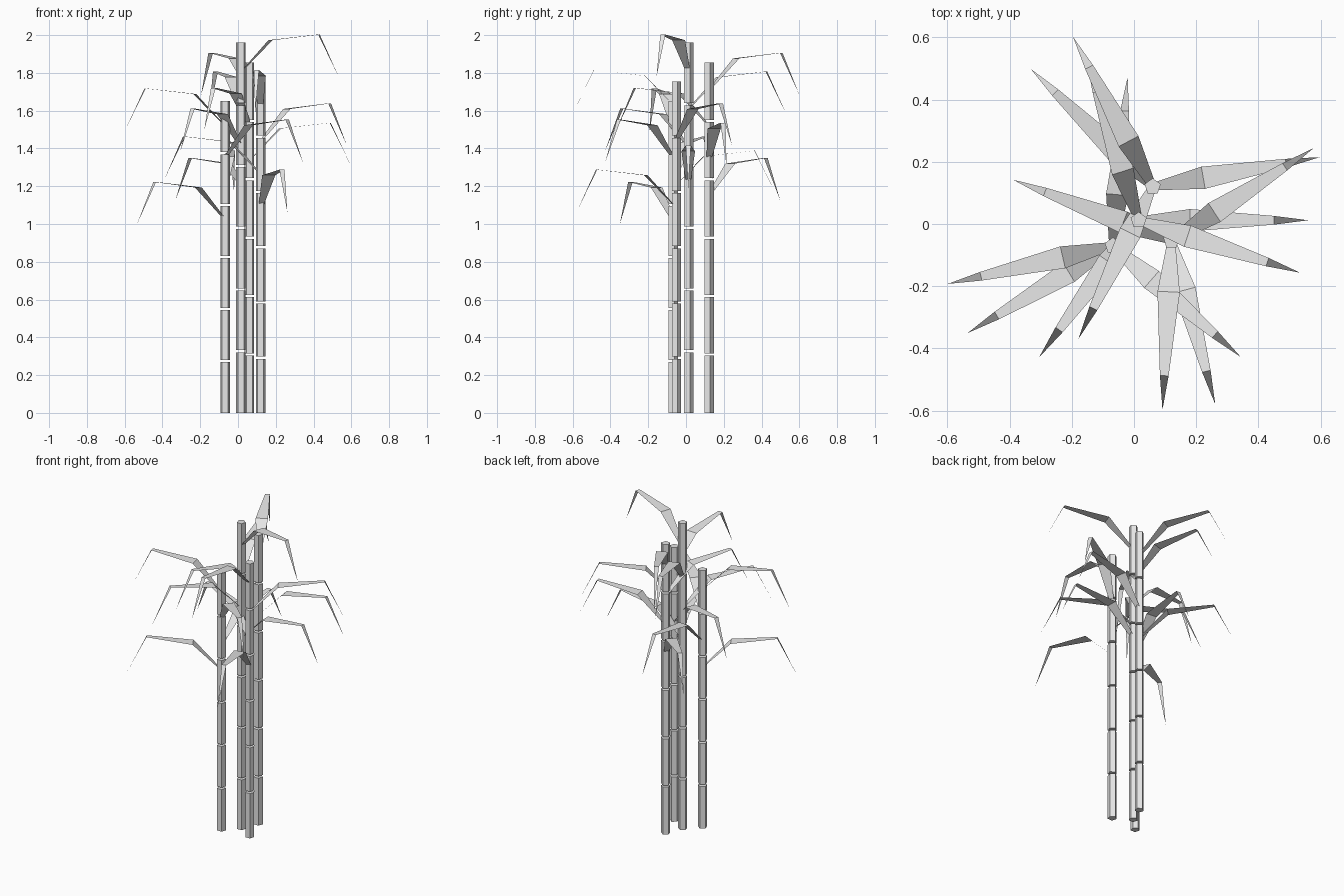
import bpy, bmesh
from math import radians, cos, sin, pi
from mathutils import Matrix, Vector

if "Cube" in bpy.data.objects:
    bpy.data.objects.remove(bpy.data.objects["Cube"], do_unlink=True)

pale_grey = bpy.data.materials.new("pale_grey")
pale_grey.use_nodes = True
pale_grey.diffuse_color = (0.8, 0.8, 0.8, 1)
pale_grey.node_tree.nodes["Principled BSDF"].inputs["Base Color"].default_value = (0.8, 0.8, 0.8, 1)

SEGMENTS = 6
GAP = 0.012
RADIUS = 0.027
# Leaf outline: reach from the stalk, height over the root, half width
LEAF = [(0.0, 0.0, 0.012), (0.165, 0.17, 0.036), (0.435, 0.2, 0.014), (0.545, -0.025, 0.0)]


def finish(bm, name):
    mesh = bpy.data.meshes.new(name)
    bm.to_mesh(mesh)
    bm.free()
    mesh.materials.append(pale_grey)
    obj = bpy.data.objects.new(name, mesh)
    bpy.context.collection.objects.link(obj)
    return obj


def stalk(name, x, y, height):
    """Five-sided segments with a narrow gap at every joint."""
    bm = bmesh.new()
    step = height / SEGMENTS
    for i in range(SEGMENTS):
        low = i * step + (GAP / 2 if i else 0)
        high = (i + 1) * step - (GAP / 2 if i < SEGMENTS - 1 else 0)
        rings = [[bm.verts.new((x + RADIUS * cos(pi / 2 + k * 2 * pi / 5),
                                y + RADIUS * sin(pi / 2 + k * 2 * pi / 5), z))
                  for k in range(5)] for z in (low, high)]
        bm.faces.new(rings[0][::-1])
        bm.faces.new(rings[1])
        for k in range(5):
            n = (k + 1) % 5
            bm.faces.new((rings[0][k], rings[0][n], rings[1][n], rings[1][k]))
    finish(bm, name)


def leaf(name, root, angle):
    """Flat bent blade that rises, levels out and droops to a point."""
    bm = bmesh.new()
    place = Matrix.Translation(root) @ Matrix.Rotation(angle, 4, "Z")
    rows = []
    for reach, rise, half in LEAF:
        sides = (-half, half) if half else (0,)
        rows.append([bm.verts.new(place @ Vector((reach, s, rise))) for s in sides])
    for a, b in zip(rows, rows[1:]):
        bm.faces.new([a[0]] + b + [a[1]])
    finish(bm, name)


# Stalks with four leaves spiralling down each: name, x, y, height, top leaf angle
for name, x, y, height, turn in [
    ("tall", 0.015, 0.012, 1.96, -18),
    ("back", 0.06, 0.12, 1.855, 118),
    ("left", 0.12, -0.053, 1.755, -93),
    ("right", -0.068, -0.07, 1.65, 193),
]:
    stalk(name + "_stalk", x, y, height)
    for i in range(4):
        root = Vector((x, y, height * (0.92 - 0.1 * i)))
        leaf(f"{name}_leaf_{i + 1}", root, radians(turn + 126 * i))
